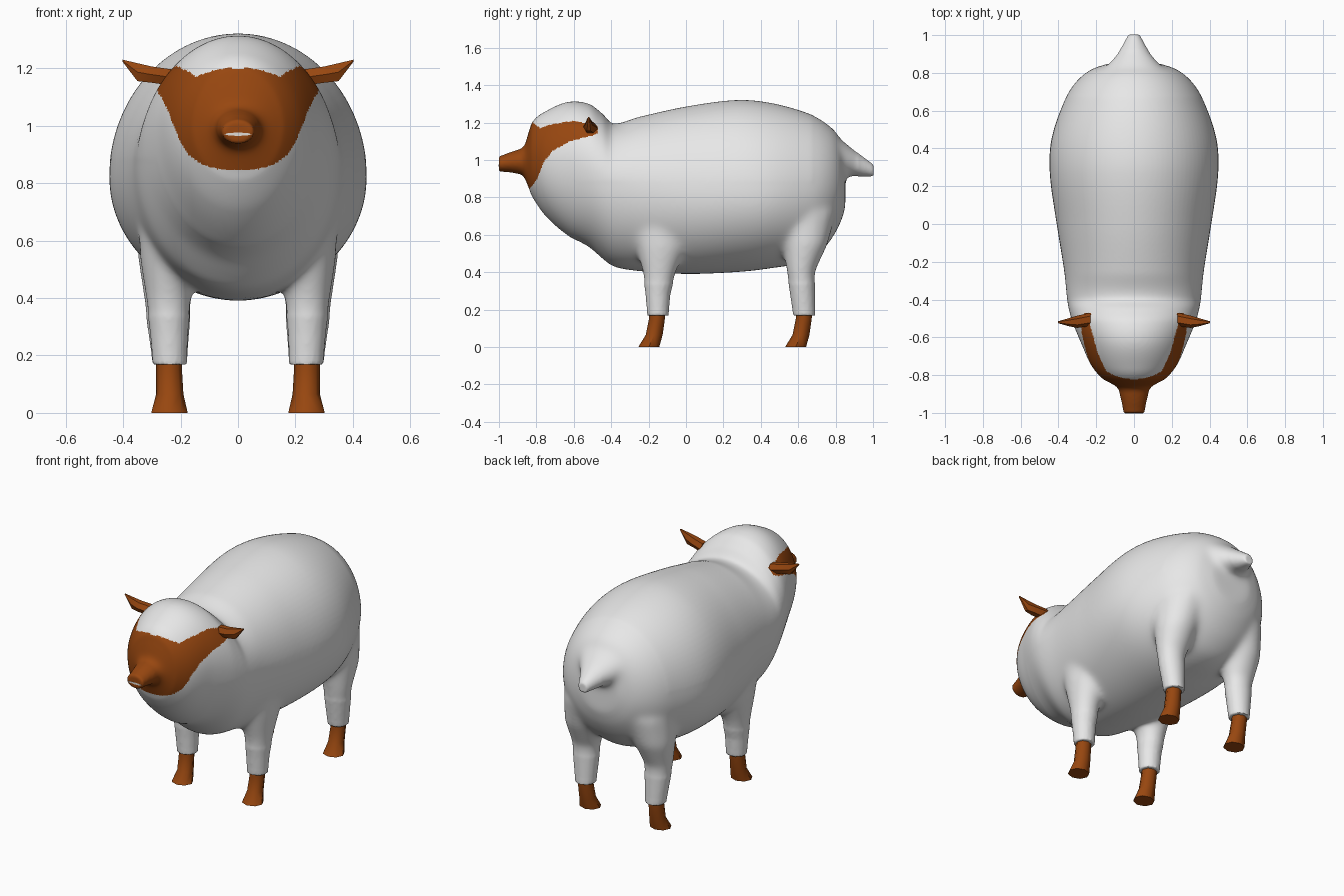
import bpy, bmesh, math

if "Cube" in bpy.data.objects:
    bpy.data.objects.remove(bpy.data.objects["Cube"])


def material(name, rgb):
    m = bpy.data.materials.new(name)
    m.diffuse_color = (*rgb, 1)
    m.use_nodes = True
    m.node_tree.nodes["Principled BSDF"].inputs["Base Color"].default_value = m.diffuse_color
    return m


WOOL = material("wool white", (0.8, 0.8, 0.8))
SKIN = material("skin brown", (0.31, 0.062, 0.005))
TEETH = material("mouth pale", (0.75, 0.72, 0.68))


def smooth(ob, angle):
    bpy.ops.object.select_all(action='DESELECT')
    ob.select_set(True)
    bpy.context.view_layer.objects.active = ob
    bpy.ops.object.shade_smooth_by_angle(angle=math.radians(angle))


def loft(name, rings, mat, angle=50, mirror=False):
    """Bridge closed point rings, cap the ends, shade smooth by angle."""
    bm = bmesh.new()
    vs = [[bm.verts.new(p) for p in r] for r in rings]
    n = len(vs[0])
    for a, b in zip(vs, vs[1:]):
        for i in range(n):
            bm.faces.new((a[i], a[(i + 1) % n], b[(i + 1) % n], b[i]))
    bm.faces.new(vs[0])
    bm.faces.new(vs[-1])
    bmesh.ops.recalc_face_normals(bm, faces=bm.faces)
    me = bpy.data.meshes.new(name)
    bm.to_mesh(me)
    bm.free()
    me.materials.append(mat)
    ob = bpy.data.objects.new(name, me)
    bpy.context.collection.objects.link(ob)
    smooth(ob, angle)
    if mirror:
        ob.modifiers.new("mirror", 'MIRROR')
    return ob


def oval(axis, pos, a0, a1, b0, b1, n):
    """Oval ring across an axis, given its extents in the two other axes."""
    pts = []
    for i in range(n):
        t = 2 * math.pi * i / n
        p = [(a0 + a1) / 2 + (a1 - a0) / 2 * math.cos(t),
             (b0 + b1) / 2 + (b1 - b0) / 2 * math.sin(t)]
        p.insert(axis, pos)
        pts.append(p)
    return pts


def ovals(axis, rows, n):
    return [oval(axis, *r, n) for r in rows]


def lerp_table(table, x):
    for (x0, v0), (x1, v1) in zip(table, table[1:]):
        if x <= x1:
            return v0 + (v1 - v0) * max(0, (x - x0) / (x1 - x0))
    return table[-1][1]


# Body and head: y, top z, bottom z, half width, height of widest point
SECTIONS = [
    (-0.865, 1.06, 0.91, 0.075, 0.98), (-0.848, 1.13, 0.865, 0.115, 1.0),
    (-0.82, 1.205, 0.80, 0.165, 1.0), (-0.75, 1.26, 0.70, 0.225, 1.0),
    (-0.63, 1.31, 0.595, 0.28, 0.99), (-0.52, 1.30, 0.535, 0.325, 0.95),
    (-0.45, 1.25, 0.475, 0.345, 0.91), (-0.39, 1.195, 0.43, 0.355, 0.88),
    (-0.25, 1.23, 0.405, 0.37, 0.85), (0.0, 1.285, 0.39, 0.41, 0.82),
    (0.27, 1.32, 0.40, 0.447, 0.82), (0.45, 1.305, 0.42, 0.438, 0.82),
    (0.65, 1.25, 0.46, 0.37, 0.84), (0.75, 1.195, 0.54, 0.31, 0.85),
    (0.82, 1.12, 0.65, 0.225, 0.86), (0.852, 1.0, 0.74, 0.13, 0.87),
]


def slope(i, k):
    a, b = SECTIONS[max(i - 1, 0)], SECTIONS[min(i + 1, len(SECTIONS) - 1)]
    return (b[k] - a[k]) / (b[0] - a[0])


def body_ring(y, zt, zb, w, zw, n=96):
    ring = []
    for j in range(n):
        t = 2 * math.pi * j / n
        s = math.sin(t)
        ring.append((w * math.cos(t), y, zw + s * (zt - zw if s > 0 else zw - zb)))
    return ring


rings = []
STEPS = 8
for i in range(len(SECTIONS) - 1):
    p, q = SECTIONS[i], SECTIONS[i + 1]
    h = q[0] - p[0]
    for s in range(STEPS + (i == len(SECTIONS) - 2)):
        t = s / STEPS
        vals = [p[k] * (1 + 2 * t) * (1 - t) ** 2 + q[k] * t * t * (3 - 2 * t)
                + h * t * (1 - t) * (slope(i, k) * (1 - t) - slope(i + 1, k) * t)
                for k in range(1, 5)]
        rings.append(body_ring(p[0] + h * t, *vals))
body = loft("woolly_body", rings, WOOL)

# Tail
tail = loft("tail", ovals(1, [(0.68, -0.25, 0.25, 0.86, 1.21), (0.78, -0.20, 0.20, 0.89, 1.155),
                              (0.86, -0.125, 0.125, 0.912, 1.085),
                              (0.93, -0.07, 0.07, 0.911, 1.03),
                              (1.003, -0.03, 0.03, 0.91, 0.975)], 16), WOOL)

# Muzzle
muzzle = loft("muzzle", ovals(1, [(-0.80, -0.14, 0.14, 0.87, 1.15), (-0.87, -0.085, 0.085, 0.92, 1.065),
                                  (-0.94, -0.067, 0.067, 0.933, 1.042),
                                  (-1.001, -0.055, 0.055, 0.938, 1.018)], 16), SKIN)

# Woolly legs: z, then x and y extents
front = loft("front_leg", ovals(2, [(0.82, 0.06, 0.31, -0.33, 0.08), (0.65, 0.10, 0.347, -0.31, 0.04),
                                    (0.53, 0.13, 0.342, -0.27, 0.005),
                                    (0.40, 0.162, 0.322, -0.232, -0.053),
                                    (0.28, 0.173, 0.307, -0.217, -0.083),
                                    (0.168, 0.178, 0.297, -0.207, -0.093)], 16), WOOL, 50, True)
hind = loft("hind_leg", ovals(2, [(0.90, 0.03, 0.28, 0.40, 0.75), (0.72, 0.05, 0.348, 0.45, 0.805),
                                  (0.55, 0.115, 0.352, 0.515, 0.76),
                                  (0.40, 0.16, 0.33, 0.538, 0.69),
                                  (0.168, 0.178, 0.297, 0.573, 0.692)], 16), WOOL, 50, True)

# Fuse the fleece and muzzle into one skin
bpy.ops.object.select_all(action='DESELECT')
for ob in (body, tail, muzzle, front, hind):
    ob.select_set(True)
bpy.context.view_layer.objects.active = body
bpy.ops.object.convert(target='MESH')
bpy.context.view_layer.objects.active = body
bpy.ops.object.join()
rm = body.modifiers.new("fuse", 'REMESH')
rm.mode = 'VOXEL'
rm.voxel_size = 0.0085
bpy.ops.object.convert(target='MESH')

# Soften the leg, tail and muzzle joins, then colour the bare face
FACE_LOW = [(-0.84, 0.84), (-0.8, 0.89), (-0.76, 0.99), (-0.71, 1.05),
            (-0.62, 1.10), (-0.47, 1.14)]
FACE_HIGH = [(-0.82, 1.20), (-0.78, 1.17), (-0.72, 1.19), (-0.6, 1.21), (-0.47, 1.18)]


def near_join(c):
    leg = 0.34 < c.z < 0.88 and c.y > -0.6
    return leg or (0.68 < c.y < 0.92 and c.z >= 0.85) or -0.9 < c.y < -0.83


def bare_face(c):
    return c.y < -0.47 and lerp_table(FACE_LOW, c.y) < c.z < lerp_table(FACE_HIGH, c.y)


def relax(bm, rule, times):
    verts = [v for v in bm.verts if rule(v.co)]
    for k in range(times):
        bmesh.ops.smooth_vert(bm, verts=verts, factor=0.5,
                              use_axis_x=True, use_axis_y=True, use_axis_z=True)


bm = bmesh.new()
bm.from_mesh(body.data)
relax(bm, near_join, 40)
relax(bm, lambda c: c.z > 0.2 and c.y > -0.98, 3)
for f in bm.faces:
    f.material_index = int(bare_face(f.calc_center_median()))
body.data.materials.clear()
body.data.materials.append(WOOL)
body.data.materials.append(SKIN)
bm.to_mesh(body.data)
bm.free()
smooth(body, 60)

# Mouth
loft("mouth", ovals(1, [(-0.994, -0.047, 0.047, 0.964, 0.976),
                        (-1.002, -0.047, 0.047, 0.964, 0.976)], 8), TEETH)

# Ears
loft("ear", ovals(0, [(0.23, -0.54, -0.47, 1.135, 1.20), (0.30, -0.55, -0.485, 1.145, 1.21),
                      (0.35, -0.54, -0.50, 1.15, 1.222),
                      (0.402, -0.525, -0.515, 1.222, 1.23)], 6), SKIN, 40, True)

# Bare feet
for name, y in (("front_foot", -0.155), ("hind_foot", 0.63)):
    loft(name, ovals(2, [(0.19, 0.195, 0.285, y - 0.042, y + 0.045),
                         (0.15, 0.195, 0.285, y - 0.043, y + 0.042),
                         (0.065, 0.19, 0.285, y - 0.06, y + 0.03),
                         (0.0, 0.175, 0.302, y - 0.1, y + 0.012)], 8), SKIN, 50, True)
